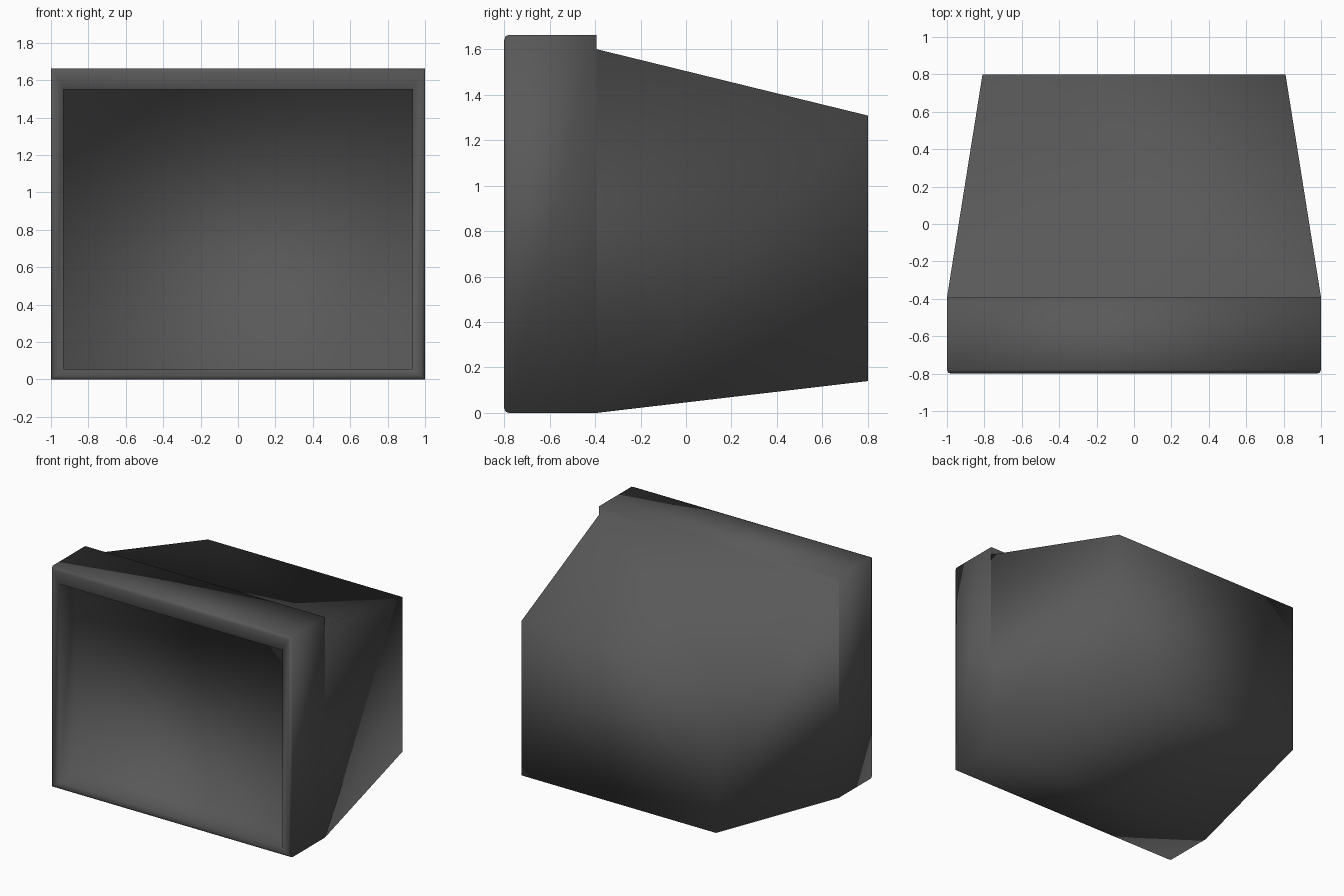
import bpy, bmesh

if "Cube" in bpy.data.objects:
    bpy.data.objects.remove(bpy.data.objects["Cube"])

# one dark grey plastic for the whole shell
grey = bpy.data.materials.new("dark grey plastic")
grey.diffuse_color = (0.10, 0.10, 0.10, 1)
grey.use_nodes = True
grey.node_tree.nodes["Principled BSDF"].inputs["Base Color"].default_value = grey.diffuse_color

bm = bmesh.new()


def ring(y, hw, bottom, top):
    """Rectangular section across the housing."""
    pts = [(-hw, bottom), (hw, bottom), (hw, top), (-hw, top)]
    return [bm.verts.new((x, y, z)) for x, z in pts]


# sections from the sunken screen, over the rounded bezel, to the tapered back
sections = [
    ring(-0.60, 0.932, 0.055, 1.55),    # screen
    ring(-0.80, 0.932, 0.055, 1.55),    # inner rim
    ring(-0.80, 0.98, 0.02, 1.64),      # front of bezel
    ring(-0.794, 0.994, 0.006, 1.657),  # rounded edge
    ring(-0.78, 1.0, 0.0, 1.663),
    ring(-0.393, 1.0, 0.0, 1.663),      # back of bezel
    ring(-0.393, 1.0, 0.0, 1.60),       # step down to the housing
    ring(0.80, 0.81, 0.14, 1.308),      # back panel
]
for a, b in zip(sections, sections[1:]):
    for i in range(4):
        j = (i + 1) % 4
        bm.faces.new((a[i], a[j], b[j], b[i]))
bm.faces.new(sections[0])
bm.faces.new(sections[-1])
bmesh.ops.remove_doubles(bm, verts=bm.verts, dist=0.0005)
bmesh.ops.recalc_face_normals(bm, faces=bm.faces)
for f in bm.faces:
    f.smooth = True

mesh = bpy.data.meshes.new("monitor_housing")
bm.to_mesh(mesh)
bm.free()
mesh.materials.append(grey)
bpy.context.collection.objects.link(bpy.data.objects.new("monitor_housing", mesh))
